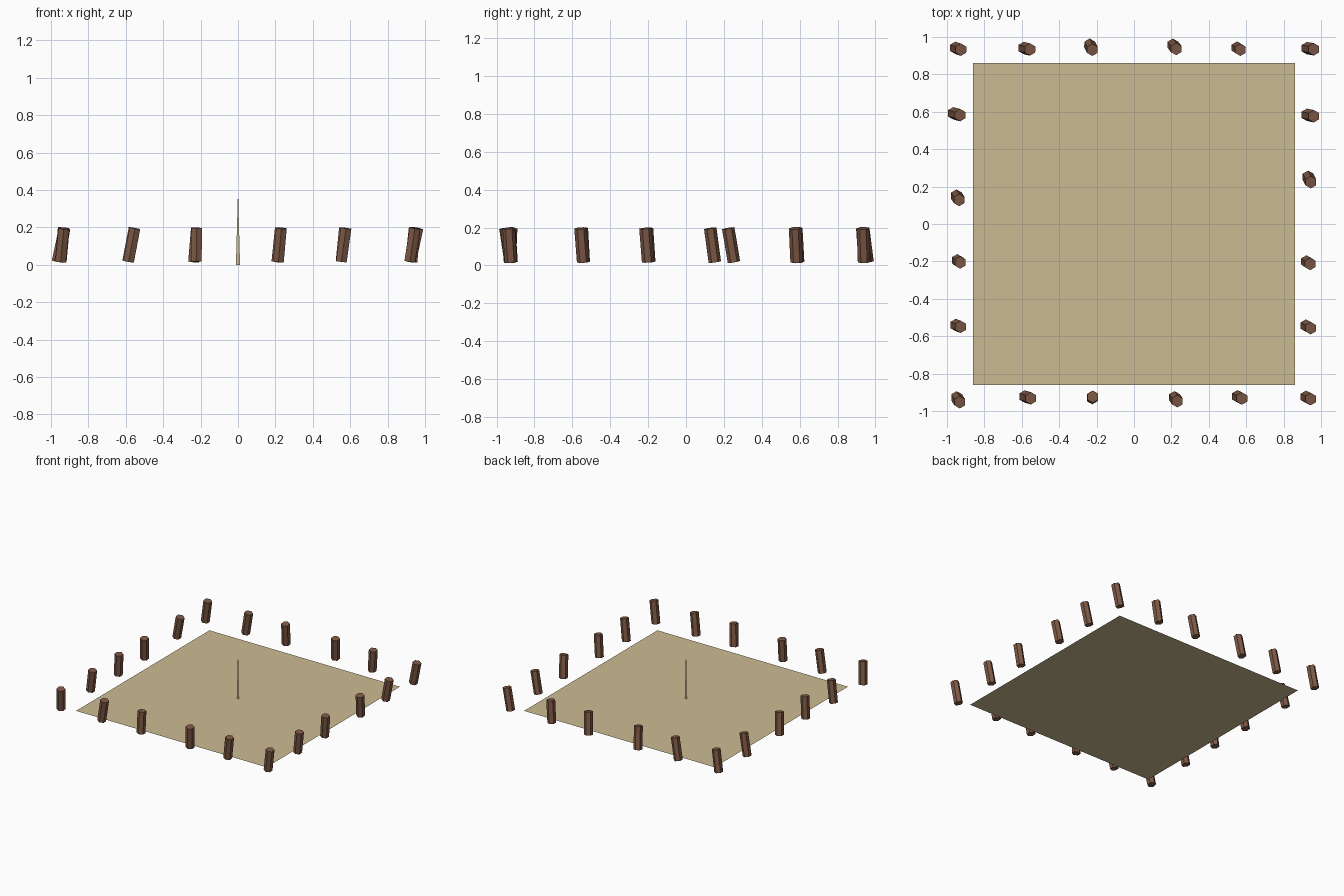
import bpy
from mathutils import Vector


def material(name, rgb):
    m = bpy.data.materials.new(name)
    m.diffuse_color = (*rgb, 1)
    return m


sand = material("sand", (0.60, 0.50, 0.29))
wood = material("brown_wood", (0.21, 0.10, 0.06))


def flat_mesh(name, points, mat):
    me = bpy.data.meshes.new(name)
    me.from_pydata(points, [], [tuple(range(len(points)))])
    me.materials.append(mat)
    ob = bpy.data.objects.new(name, me)
    bpy.context.collection.objects.link(ob)


# Square sand floor
S = 0.86
flat_mesh("sand_floor", [(-S, -S, 0), (S, -S, 0), (S, S, 0), (-S, S, 0)], sand)

# Thin upright blade in the centre
flat_mesh("centre_spike", [(-0.011, 0, 0), (0.011, 0, 0), (0, 0, 0.4)], sand)

# Leaning posts: centre x, y and lean of the top (dx, dy)
posts = [
    # back row
    (-0.94, 0.937, 0.030, -0.010), (-0.573, 0.937, 0.034, -0.008),
    (-0.23, 0.945, 0.015, -0.028), (0.217, 0.947, 0.018, -0.023),
    (0.56, 0.937, 0.018, -0.012), (0.943, 0.937, 0.038, -0.006),
    # left side
    (-0.948, 0.587, 0.038, -0.010), (-0.942, 0.14, 0.015, -0.024),
    (-0.937, -0.20, 0.016, -0.012), (-0.94, -0.545, 0.027, -0.010),
    # right side
    (0.943, 0.58, 0.038, -0.008), (0.938, 0.238, 0.015, -0.030),
    (0.932, -0.207, 0.020, -0.014), (0.932, -0.55, 0.027, -0.014),
    # front row
    (-0.94, -0.94, 0.017, -0.027), (-0.568, -0.927, 0.034, -0.010),
    (-0.222, -0.927, 0.003, 0.008), (0.224, -0.937, 0.016, -0.022),
    (0.565, -0.927, 0.025, -0.012), (0.932, -0.93, 0.027, -0.012),
]
for i, (x, y, dx, dy) in enumerate(posts):
    axis = Vector((dx, dy, 0.178))
    bpy.ops.mesh.primitive_cylinder_add(vertices=6, radius=0.033, depth=axis.length,
                                        location=(x, y, 0.107))
    ob = bpy.context.object
    ob.name = f"post_{i + 1}"
    ob.rotation_euler = Vector((0, 0, 1)).rotation_difference(axis).to_euler()
    ob.data.materials.append(wood)
